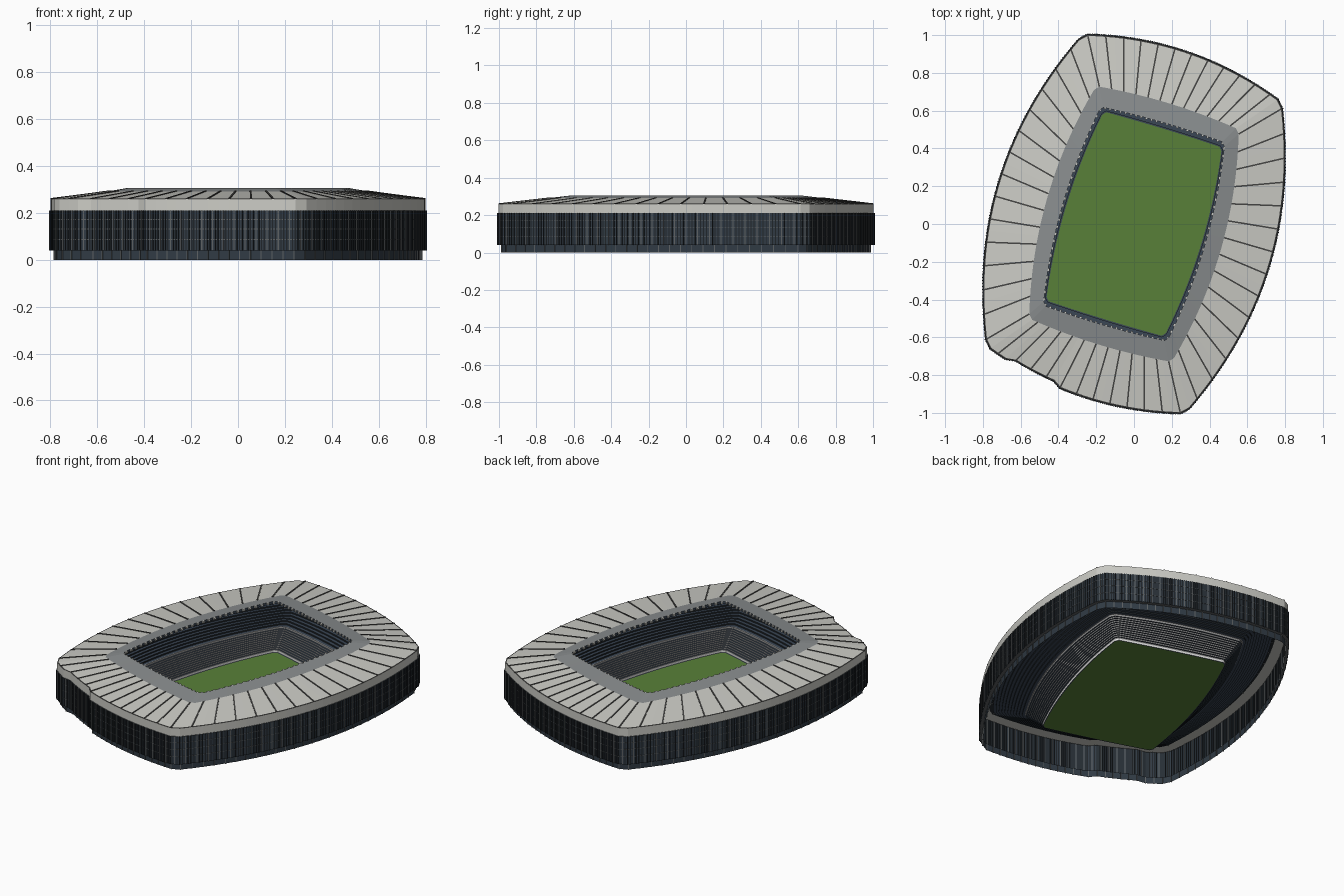
import bpy, bmesh
from mathutils import Vector

cube = bpy.data.objects.get("Cube")
if cube:
    bpy.data.objects.remove(cube)


def material(name, r, g, b):
    m = bpy.data.materials.new(name)
    m.use_nodes = True
    m.diffuse_color = (r, g, b, 1)
    m.node_tree.nodes["Principled BSDF"].inputs["Base Color"].default_value = (r, g, b, 1)
    return m


ROOF = material("pale roof", 0.60, 0.60, 0.56)
CLEAR = material("grey roof glazing", 0.25, 0.265, 0.27)
SEAM = material("dark seam", 0.06, 0.06, 0.058)
NAVY = material("navy tread", 0.042, 0.061, 0.089)
BLACK = material("near black", 0.014, 0.018, 0.022)
SEAT = material("seat grey", 0.33, 0.33, 0.33)
GRASS = material("grass", 0.098, 0.216, 0.04)
GLASS = material("facade glass", 0.03, 0.043, 0.058)
STEEL = material("steel grey", 0.11, 0.12, 0.125)
WHITE = material("white", 0.8, 0.8, 0.8)

SHORT, LONG = 24, 28          # panels on a short and a long side
HALF = SHORT + LONG


def arc(a, b, bow, n):
    """Bowed side from a to b, sampled so that the corners are clipped."""
    a, b = Vector(a), Vector(b)
    d = (b - a).normalized()
    c = (a + b) / 2 + Vector((-d.y, d.x)) * 2 * bow
    ts = [(i + 0.5) / n for i in range(n)]
    return [a * (1 - t) ** 2 + c * 2 * t * (1 - t) + b * t * t for t in ts]


def outline(a, b, bow_short, bow_long):
    """Four-cornered ring with half-turn symmetry, clockwise from above."""
    half = arc(a, b, bow_short, SHORT) + arc(b, (-a[0], -a[1]), bow_long, LONG)
    return half + [-p for p in half]


def mix(r, s, u):
    return [p.lerp(q, u) for p, q in zip(r, s)]


def offset(r, d):
    return [p * (1 + d / p.length) for p in r]


def finish(name, bm, mats):
    me = bpy.data.meshes.new(name)
    bm.to_mesh(me)
    bm.free()
    for m in mats:
        me.materials.append(m)
    ob = bpy.data.objects.new(name, me)
    bpy.context.collection.objects.link(ob)
    return ob


def loft(name, rings, mats):
    """Skin (ring, z) pairs; strip k takes mats[k % len(mats)]."""
    bm = bmesh.new()
    rows = [[bm.verts.new((p.x, p.y, z)) for p in r] for r, z in rings]
    for k, (a, b) in enumerate(zip(rows, rows[1:])):
        for i in range(len(a)):
            j = (i + 1) % len(a)
            bm.faces.new((a[i], b[i], b[j], a[j])).material_index = k % len(mats)
    return finish(name, bm, mats)


def bar(bm, p, q, side, up, index=0):
    """Box between p and q, with half-width vector side and height vector up."""
    v = [bm.verts.new(c + s * side + h * up)
         for c in (p, q) for h in (0, 1) for s in (-1, 1)]
    for f in ((0, 1, 3, 2), (4, 6, 7, 5), (0, 4, 5, 1),
              (2, 3, 7, 6), (0, 2, 6, 4), (1, 5, 7, 3)):
        bm.faces.new([v[i] for i in f]).material_index = index


# Plan rings
outer = outline((-0.27, 1.003), (0.78, 0.645), 0.09, 0.195)
glazing = outline((-0.20, 0.73), (0.555, 0.50), 0.025, 0.085)
opening = outline((-0.175, 0.62), (0.48, 0.43), 0.012, 0.05)
pitch = outline((-0.16, 0.595), (0.465, 0.405), 0.005, 0.045)

# Shallow recess over the front entrance
for i in range(HALF + int(SHORT * 0.63), HALF + int(SHORT * 0.91)):
    outer[i] = outer[i] * (1 - 0.022 / outer[i].length)

EAVE, CROWN, GLAZE_Z = 0.26, 0.305, 0.292

# Roof shell, glazed inner band and underside
edge = mix(outer, glazing, 0.025)
loft("roof_fascia", [(outer, 0.21), (outer, EAVE)], [ROOF])
loft("roof_edge_trim", [(outer, EAVE), (edge, EAVE + 0.001)], [SEAM])
loft("roof", [(edge, EAVE + 0.001), (glazing, GLAZE_Z)], [ROOF])
loft("roof_glazing", [(glazing, GLAZE_Z), (opening, CROWN)], [CLEAR])
loft("roof_lip", [(opening, CROWN), (opening, CROWN - 0.015)], [NAVY])
rim = mix(outer, glazing, 0.22)
loft("roof_underside", [(opening, CROWN - 0.015), (glazing, 0.272), (rim, 0.212),
                        (outer, 0.21)], [BLACK, BLACK, ROOF])

# Radial seams on the roof, with finer ones carried under it
bm = bmesh.new()
for i in range(0, 2 * HALF, 2):
    p, q = outer[i].to_3d(), glazing[i].to_3d()
    p.z, q.z = EAVE, GLAZE_Z
    side = (q - p).cross(Vector((0, 0, 1))).normalized() * 0.004
    bar(bm, p, q, side, Vector((0, 0, 0.003)))
    p, q = rim[i].to_3d(), glazing[i].to_3d()
    p.z, q.z = 0.209, 0.269
    bar(bm, p, q, side * 0.5, Vector((0, 0, 0.003)), 1)
finish("roof_seams", bm, [SEAM, STEEL])

# Light studs around the opening
bm = bmesh.new()
inner = offset(opening, -0.004)
for i, p in enumerate(inner):
    q = inner[(i + 1) % len(inner)]
    d = (q - p).to_3d()
    a = p.to_3d() + Vector((0, 0, CROWN - 0.012))
    side = d.cross(Vector((0, 0, 1))).normalized() * 0.004
    bar(bm, a, a + d * 0.4, side, Vector((0, 0, 0.012)))
finish("opening_studs", bm, [ROOF])

# Facade: recessed base, overhang and glazed wall
wall, base = offset(outer, 0.003), offset(outer, -0.018)
loft("base_wall", [(base, 0), (base, 0.04)], [GLASS])
loft("wall_soffit", [(base, 0.04), (wall, 0.04)], [STEEL])
loft("facade_wall", [(wall, 0.04), (wall, 0.21), (outer, 0.21)], [GLASS, STEEL])
proud = offset(wall, 0.002)
for k, z in enumerate((0.085, 0.13, 0.17)):
    loft("facade_rail_%d" % (k + 1),
         [(wall, z), (proud, z), (proud, z + 0.003), (wall, z + 0.003)], [STEEL])

# Upright fins on wall and base
bm = bmesh.new()
for i, p in enumerate(wall):
    q = wall[(i + 1) % len(wall)]
    d = (q - p).to_3d()
    out = d.cross(Vector((0, 0, -1))).normalized() * 0.004
    for k in range(4):
        c = p.to_3d() + d * (k / 4)
        c.z = 0.04
        bar(bm, c, c + d.normalized() * 0.005, out, Vector((0, 0, 0.17)),
            1 if k == 2 else 0)
    c = base[i].to_3d()
    bar(bm, c, c + d.normalized() * 0.004, out, Vector((0, 0, 0.04)), 1)
finish("facade_fins", bm, [BLACK, STEEL])


def tier(name, u0, u1, z0, z1, steps, mats):
    """Stepped seating, built from its top row down."""
    rings = []
    for k in range(steps, 0, -1):
        z = z0 + (z1 - z0) * k / steps
        for u in (k, k - 1):
            rings.append((mix(pitch, outer, u0 + (u1 - u0) * u / steps), z))
    rings.append((mix(pitch, outer, u0), z0))
    loft(name, rings, mats)


# Seating bowl: lower tier, walkway with parapet, upper tier
tier("lower_tier", 0.015, 0.28, 0.014, 0.10, 11, [NAVY, SEAT])
walk_in, walk_out = mix(pitch, outer, 0.28), mix(pitch, outer, 0.34)
loft("walkway", [(walk_out, 0.112), (mix(pitch, outer, 0.295), 0.112),
                 (walk_in, 0.112), (walk_in, 0.10)], [NAVY, SEAT, SEAT])
tier("upper_tier", 0.34, 0.80, 0.112, 0.20, 10, [NAVY, BLACK])

# Pitch and the low white wall around it
bm = bmesh.new()
bm.faces.new([bm.verts.new((p.x, p.y, 0.004)) for p in reversed(pitch)])
finish("pitch", bm, [GRASS])
kerb = mix(pitch, outer, 0.015)
loft("pitch_wall", [(kerb, 0.014), (kerb, 0.004), (pitch, 0.004)], [WHITE, NAVY])
